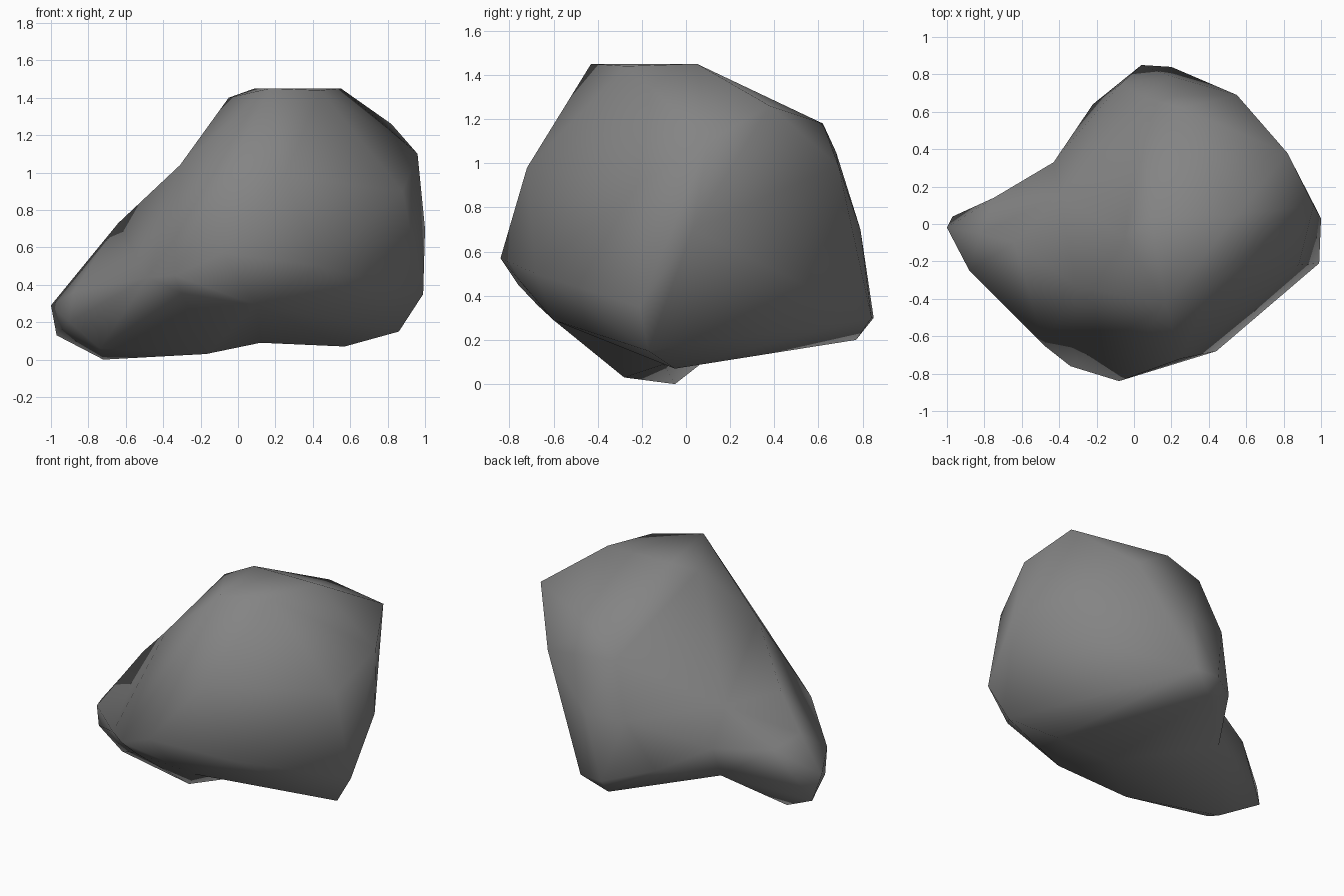
import bpy, bmesh
from mathutils import Vector

if "Cube" in bpy.data.objects:
    bpy.data.objects.remove(bpy.data.objects["Cube"])

# Key corners of the boulder, grouped by level
TOP = [(.09, .04, 1.45), (.55, .05, 1.45), (.44, -.27, 1.44), (.17, -.43, 1.45),
       (-.05, -.07, 1.4)]
UPPER = [(.82, .38, 1.26), (.88, -.22, .9), (.25, .62, 1.18), (.96, .1, 1.1),
         (-.31, -.33, 1.04), (.25, -.72, .98), (.55, .69, .99), (.05, .68, 1.05)]
MIDDLE = [(1, .03, .7), (-.08, -.84, .57), (.44, -.68, .5), (-.64, -.1, .73),
          (-.07, .75, .7), (.2, .79, .7), (-.48, -.65, .44), (-.34, -.76, .45),
          (.99, -.21, .35), (.2, .84, .3), (.04, .85, .3), (.04, .77, .2),
          (-.22, .64, .36), (-.43, .33, .45), (-.45, .27, .25), (-.4, .15, .66)]
LOBE = [(-1, -.02, .29), (-.97, .04, .13), (-.88, -.25, .36), (-.9, -.2, .2),
        (-.74, -.18, .06), (-.72, -.05, 0), (-.75, .14, .45), (-.82, -.05, .51)]
BASE = [(-.17, -.28, .03), (.12, -.1, .09), (.57, -.05, .07), (.86, -.17, .15),
        (.1, -.6, .29), (-.3, -.67, .355)]
CENTRE = Vector((.15, -.02, .6))

# Skin the corners: hull their directions on a sphere, then restore positions
bm = bmesh.new()
home = {}
for p in TOP + UPPER + MIDDLE + LOBE + BASE:
    p = Vector(p)
    home[bm.verts.new((p - CENTRE).normalized())] = p
bmesh.ops.convex_hull(bm, input=bm.verts[:])
for v in bm.verts:
    v.co = home[v]
bmesh.ops.triangulate(bm, faces=bm.faces[:])
bmesh.ops.recalc_face_normals(bm, faces=bm.faces[:])


def can_flip(e):
    """Dented edge on the main mass whose other diagonal lies outside."""
    if e.calc_face_angle_signed(0) > -.02:
        return False
    a, b = e.verts
    c, d = [next(v for v in f.verts if v not in e.verts) for f in e.link_faces]
    if min(c.co.x, d.co.x) < -.35 or max(c.co.z, d.co.z) < .16:
        return False  # keep the lobe's valley and the hollow underside
    if bm.edges.get((c, d)):
        return False
    n = (c.co - CENTRE).cross(d.co - CENTRE)
    return n.dot(a.co - CENTRE) * n.dot(b.co - CENTRE) < -1e-5


# Turn dented edges outwards so the main mass bulges
for _ in range(150):
    bm.normal_update()
    edge = next((e for e in bm.edges if can_flip(e)), None)
    if edge is None or bmesh.utils.edge_rotate(edge) is None:
        break
bmesh.ops.recalc_face_normals(bm, faces=bm.faces[:])
for f in bm.faces:
    f.smooth = True

# Boulder object in one grey stone colour
mesh = bpy.data.meshes.new("boulder")
bm.to_mesh(mesh)
bm.free()
stone = bpy.data.materials.new("grey stone")
stone.diffuse_color = (.23, .23, .23, 1)
stone.use_nodes = True
stone.node_tree.nodes["Principled BSDF"].inputs["Base Color"].default_value = stone.diffuse_color
mesh.materials.append(stone)
bpy.context.collection.objects.link(bpy.data.objects.new("boulder", mesh))
